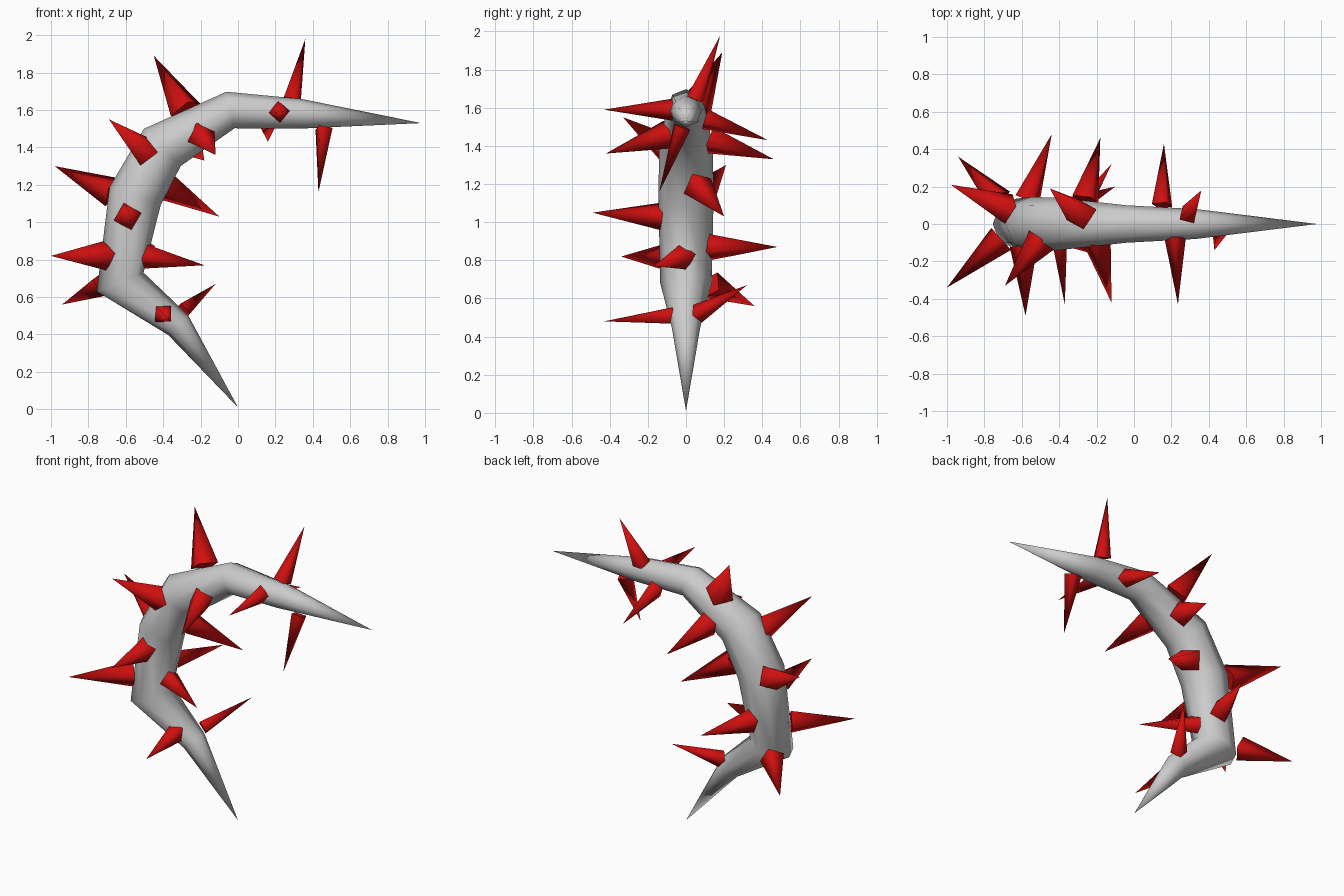
import bpy, bmesh, math
from mathutils import Vector

cube = bpy.data.objects.get("Cube")
if cube:
    bpy.data.objects.remove(cube, do_unlink=True)


def make_material(name, colour):
    mat = bpy.data.materials.new(name)
    mat.use_nodes = True
    mat.diffuse_color = (*colour, 1)
    for node in mat.node_tree.nodes:
        if node.type == 'BSDF_PRINCIPLED':
            node.inputs["Base Color"].default_value = (*colour, 1)
            node.inputs["Roughness"].default_value = 0.7
    return mat


def make_object(name, bm, mat):
    bmesh.ops.recalc_face_normals(bm, faces=bm.faces[:])
    mesh = bpy.data.meshes.new(name)
    bm.to_mesh(mesh)
    bm.free()
    mesh.materials.append(mat)
    obj = bpy.data.objects.new(name, mesh)
    bpy.context.collection.objects.link(obj)
    return obj


def ring(bm, centre, u, v, radius, sides, twist=0):
    verts = []
    for i in range(sides):
        a = math.tau * i / sides + twist
        verts.append(bm.verts.new(centre + radius * (u * math.cos(a) + v * math.sin(a))))
    return verts


def cap_to_point(bm, loop, point):
    tip = bm.verts.new(point)
    for i, vert in enumerate(loop):
        bm.faces.new((vert, loop[i - 1], tip)).smooth = True


def build_vine(path, mat, sides=8):
    """Tapered tube along a bent path, pointed at both ends."""
    bm = bmesh.new()
    points = [Vector((x, 0, z)) for x, z, r in path]
    side = Vector((0, 1, 0))
    loops = []
    for i in range(1, len(points) - 1):
        before = (points[i] - points[i - 1]).normalized()
        after = (points[i + 1] - points[i]).normalized()
        across = (before + after).normalized().cross(side)
        loops.append(ring(bm, points[i], across, side, path[i][2], sides))
    for a, b in zip(loops, loops[1:]):
        for i in range(sides):
            bm.faces.new((a[i - 1], a[i], b[i], b[i - 1])).smooth = True
    cap_to_point(bm, loops[0], points[0])
    cap_to_point(bm, loops[-1], points[-1])
    return make_object("vine", bm, mat)


def build_thorn(name, base, tip, radius, twist, mat):
    """Four-sided spike with soft sides and a crisp flat base."""
    bm = bmesh.new()
    base, tip = Vector(base), Vector(tip)
    axis = (tip - base).normalized()
    up = Vector((0, 1, 0)) if abs(axis.z) > abs(axis.y) else Vector((0, 0, 1))
    u = (up - axis * up.dot(axis)).normalized()
    loop = ring(bm, base, u, axis.cross(u), radius, 4, math.radians(twist))
    floor = bm.faces.new(loop)
    for edge in floor.edges:
        edge.smooth = False
    cap_to_point(bm, loop, tip)
    return make_object(name, bm, mat)


grey = make_material("pale grey", (0.6, 0.6, 0.6))
red = make_material("thorn red", (0.63, 0.005, 0.005))

# Vine centreline: x, z, radius
build_vine([
    (0, 0.01, 0), (-.32, .45, .075), (-.63, .68, .135), (-.55, 1.14, .145),
    (-.405, 1.4, .14), (-.04, 1.6, .1), (.33, 1.58, .08), (.98, 1.53, 0),
], grey)

# Thorns: base, tip, base radius, twist
thorns = [
    ((-.3, .06, .52), (-.12, .32, .67), .052, 10),
    ((-.4, -.07, .51), (-.37, -.43, .48), .06, 45),
    ((-.72, .13, .67), (-.94, .36, .56), .075, 20),
    ((-.51, -.01, .82), (-.18, -.17, .77), .07, 10),
    ((-.71, -.08, .82), (-1, -.34, .82), .08, 10),
    ((-.57, .13, .87), (-.44, .48, .87), .072, 20),
    ((-.59, -.12, 1.03), (-.58, -.49, 1.05), .077, 15),
    ((-.67, .08, 1.16), (-.98, .21, 1.3), .085, 10),
    ((-.39, .06, 1.19), (-.1, .2, 1.03), .082, 20),
    ((-.49, -.08, 1.37), (-.69, -.33, 1.55), .085, 0),
    ((-.26, .13, 1.43), (-.18, .46, 1.33), .077, 20),
    ((-.2, -.09, 1.46), (-.12, -.42, 1.36), .08, 20),
    ((-.28, .05, 1.6), (-.45, .19, 1.89), .09, 20),
    ((.15, .1, 1.54), (.16, .43, 1.43), .058, 20),
    ((.22, -.07, 1.59), (.235, -.43, 1.59), .058, 5),
    ((.29, .05, 1.65), (.36, .18, 1.98), .055, 30),
    ((.46, -.02, 1.5), (.43, -.14, 1.16), .052, 30),
]
for number, thorn in enumerate(thorns, 1):
    build_thorn(f"thorn_{number}", *thorn, red)
